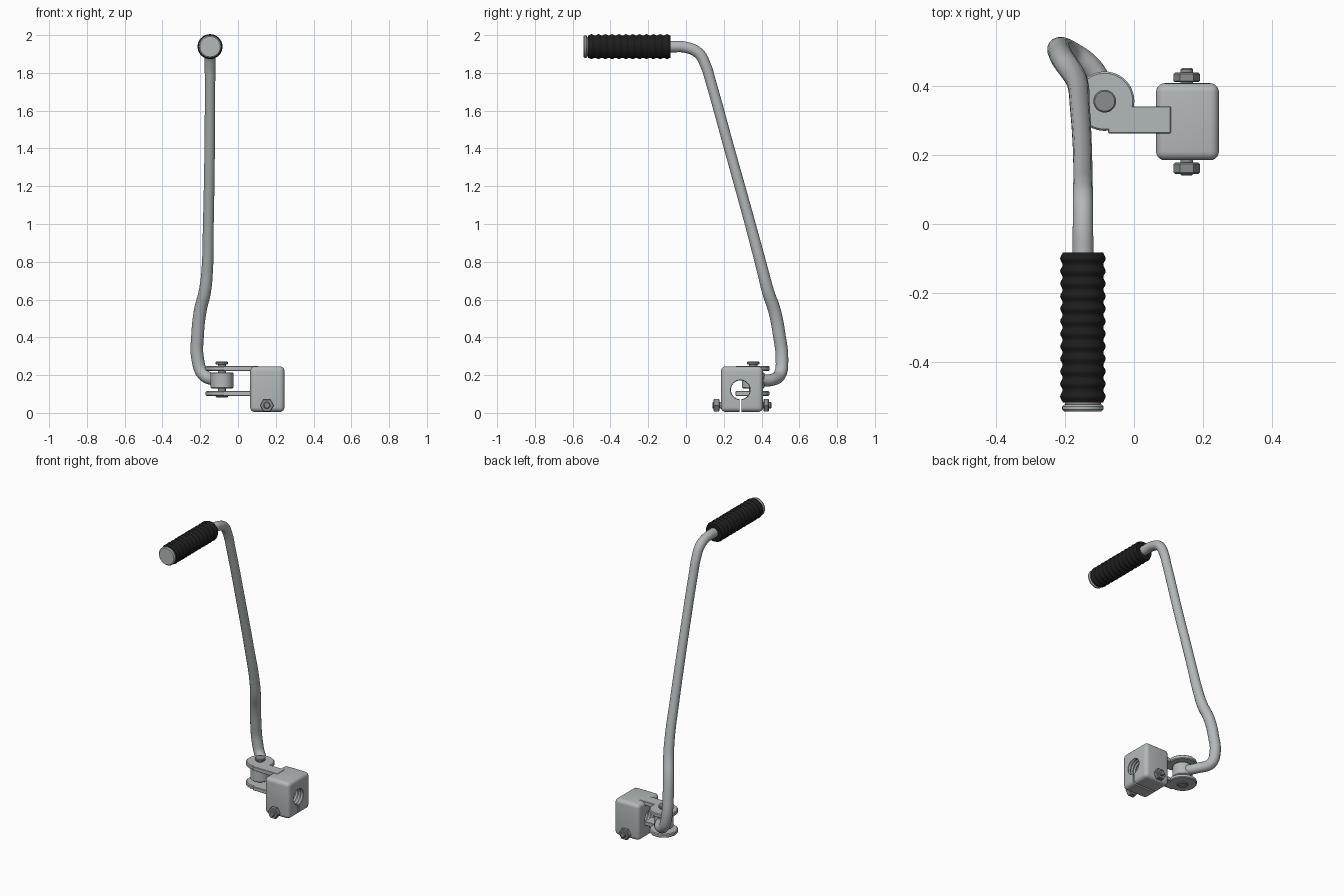
import bpy, bmesh, math
from mathutils import Matrix, Vector

cube = bpy.data.objects.get("Cube")
if cube:
    bpy.data.objects.remove(cube, do_unlink=True)


def material(name, color):
    m = bpy.data.materials.new(name)
    m.use_nodes = True
    m.diffuse_color = (*color, 1)
    bsdf = next(n for n in m.node_tree.nodes if n.type == 'BSDF_PRINCIPLED')
    bsdf.inputs["Base Color"].default_value = (*color, 1)
    return m


STEEL = material("light steel", (0.45, 0.48, 0.49))
BOLT = material("dark steel", (0.25, 0.27, 0.28))
RUBBER = material("black rubber", (0.012, 0.012, 0.012))

# Rotations taking the lathe's z axis to a world axis
AXES = {'Z': Matrix.Identity(4),
        'Y': Matrix.Rotation(-math.pi / 2, 4, 'X'),
        'X': Matrix.Rotation(math.pi / 2, 4, 'Y')}


def activate(ob):
    bpy.ops.object.select_all(action='DESELECT')
    ob.select_set(True)
    bpy.context.view_layer.objects.active = ob


def finish(ob, angle=35):
    """Apply modifiers and shade smooth while keeping hard edges."""
    activate(ob)
    bpy.ops.object.convert(target='MESH')
    bpy.ops.object.shade_smooth_by_angle(angle=math.radians(angle))


def add(name, bm, mat):
    bmesh.ops.recalc_face_normals(bm, faces=bm.faces)
    me = bpy.data.meshes.new(name)
    bm.to_mesh(me)
    bm.free()
    me.materials.append(mat)
    ob = bpy.data.objects.new(name, me)
    bpy.context.collection.objects.link(ob)
    return ob


def lathe(name, profile, loc, mat, axis='Z', sides=32, angle=35):
    """Closed turned solid from (radius, height) pairs."""
    bm = bmesh.new()
    rings = []
    for r, h in profile:
        rings.append([bm.verts.new((r * math.cos(a), r * math.sin(a), h))
                      for a in (2 * math.pi * i / sides for i in range(sides))])
    for lo, hi in zip(rings, rings[1:]):
        for i in range(sides):
            j = (i + 1) % sides
            bm.faces.new((lo[i], lo[j], hi[j], hi[i]))
    bm.faces.new(rings[0])
    bm.faces.new(rings[-1])
    bm.transform(Matrix.Translation(loc) @ AXES[axis])
    ob = add(name, bm, mat)
    finish(ob, angle)
    return ob


def box(name, lo, hi, mat, bevel=0.0, segments=1):
    lo, hi = Vector(lo), Vector(hi)
    bm = bmesh.new()
    bmesh.ops.create_cube(bm, size=1)
    bm.transform(Matrix.Translation((lo + hi) / 2) @ Matrix.Diagonal((*(hi - lo), 1)))
    if bevel:
        bmesh.ops.bevel(bm, geom=bm.edges[:], offset=bevel, segments=segments,
                        profile=0.5, affect='EDGES')
    return add(name, bm, mat)


def drum(r, h0, h1, c=0.004):
    """Profile of a cylinder with chamfered rims."""
    return [(r - c, h0), (r, h0 + c), (r, h1 - c), (r - c, h1)]


# Clamp block with a threaded cross hole and a slit below it
block = box("clamp_block", (0.064, 0.185, 0.005), (0.246, 0.408, 0.246), STEEL, 0.025, 5)
ridges = [(0.05 + 0.005 * (i % 2), 0.03 + 0.01 * i) for i in range(26)]
cutters = [lathe("hole_cutter", ridges, (0, 0.288, 0.122), STEEL, 'X'),
           box("slit_cutter", (0, 0.282, -0.1), (0.3, 0.294, 0.1), STEEL)]
for c in cutters:
    c.hide_render = True
    mod = block.modifiers.new("cut", 'BOOLEAN')
    mod.operation = 'DIFFERENCE'
    mod.solver = 'EXACT'
    mod.object = c
finish(block)
for c in cutters:
    bpy.data.objects.remove(c, do_unlink=True)

# Pinch bolt through the bottom of the block
BX, BZ = 0.153, 0.04
lathe("pinch_bolt_front", drum(0.018, 0.140, 0.24), (BX, 0, BZ), BOLT, 'Y', 20)
lathe("pinch_bolt_back", drum(0.018, 0.35, 0.452), (BX, 0, BZ), BOLT, 'Y', 20)
for side, y0, y1 in (("front", 0.145, 0.178), ("back", 0.411, 0.439)):
    lathe("pinch_nut_" + side, drum(0.038, y0, y1), (BX, 0, BZ), BOLT, 'Y', 6)

# Fork: two arms, each ending in a round ear
HX, HY = -0.085, 0.356
for side, z0, z1, reach in (("upper", 0.222, 0.248, 0.107), ("lower", 0.09, 0.115, 0.07)):
    finish(box(side + "_fork_arm", (-0.075, 0.263, z0), (reach, 0.341, z1), STEEL, 0.002))
    lathe(side + "_fork_ear", drum(0.086, z0, z1, 0.005), (HX, HY, 0), STEEL, sides=48)

# Pivot pin, its head, and the barrel that carries the lever
lathe("pivot_pin", drum(0.022, 0.092, 0.26), (HX, HY, 0), BOLT)
lathe("pivot_head", drum(0.033, 0.256, 0.272), (HX, HY, 0), BOLT)
lathe("pivot_end", drum(0.033, 0.082, 0.095), (HX, HY, 0), BOLT)
lathe("pivot_barrel", drum(0.06, 0.13, 0.215, 0.005), (HX, HY, 0), STEEL, sides=40)

# Bent lever tube: x, y, z, radius
path = [(-0.085, 0.39, 0.172, 0.031), (-0.125, 0.455, 0.175, 0.032),
        (-0.185, 0.498, 0.205, 0.033), (-0.214, 0.508, 0.29, 0.034),
        (-0.214, 0.494, 0.41, 0.034), (-0.2, 0.469, 0.54, 0.034),
        (-0.176, 0.435, 0.64, 0.033), (-0.164, 0.409, 0.74, 0.031),
        (-0.157, 0.34, 1.0, 0.029), (-0.15, 0.229, 1.4, 0.028),
        (-0.148, 0.132, 1.75, 0.028), (-0.148, 0.104, 1.84, 0.029),
        (-0.148, 0.066, 1.905, 0.03), (-0.148, 0.0, 1.935, 0.03),
        (-0.148, -0.08, 1.939, 0.031), (-0.148, -0.5, 1.939, 0.031)]
cu = bpy.data.curves.new("lever_tube", 'CURVE')
cu.dimensions = '3D'
cu.bevel_depth = 1
cu.bevel_resolution = 6
cu.resolution_u = 6
cu.use_fill_caps = True
cu.materials.append(STEEL)
sp = cu.splines.new('BEZIER')
sp.bezier_points.add(len(path) - 1)
for p, (x, y, z, r) in zip(sp.bezier_points, path):
    p.co = (x, y, z)
    p.radius = r
    p.handle_left_type = p.handle_right_type = 'AUTO'
tube = bpy.data.objects.new("lever_tube", cu)
bpy.context.collection.objects.link(tube)
finish(tube)

# Ribbed rubber grip and its end cap
RIBS, STEPS, Y0, Y1 = 12, 8, -0.518, -0.082
n = RIBS * STEPS
grip = [(0.0625 - 0.0035 * math.cos(2 * math.pi * i / STEPS), Y0 + (Y1 - Y0) * i / n)
        for i in range(n + 1)]
lathe("handle_grip", grip, (-0.148, 0, 1.939), RUBBER, 'Y', 40, 50)
lathe("grip_end_cap", drum(0.06, -0.543, -0.523, 0.006), (-0.148, 0, 1.939), STEEL, 'Y', 40)
lathe("grip_end_neck", drum(0.052, -0.526, -0.51), (-0.148, 0, 1.939), STEEL, 'Y', 40)
